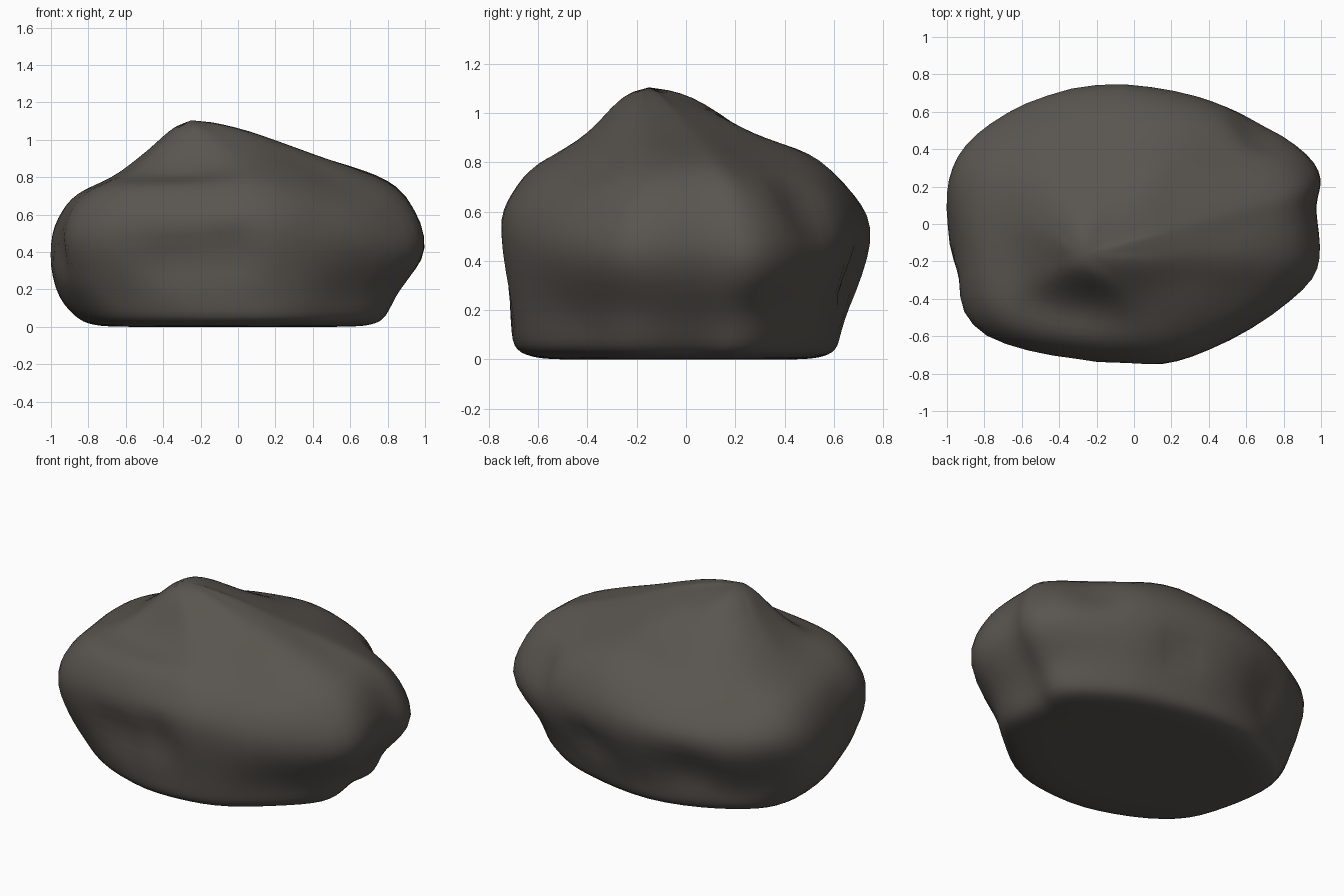
import bpy, bmesh
from mathutils import Vector, noise

if "Cube" in bpy.data.objects:
    bpy.data.objects.remove(bpy.data.objects["Cube"])

# Spokes around the rock, in hundredths:
# lip x, y, z, slope heights at the STEPS, belly scale, foot scale
SPOKES = [
    (97, 7, 43, 105, 94, 83, 71, 88, 79),
    (100, 21, 42, 104, 93, 82, 69, 86, 78),
    (93, 37, 42, 103, 92, 79, 65, 87, 80),
    (63, 57, 44, 103, 92, 81, 66, 88, 82),
    (34, 68, 46, 103, 92, 84, 70, 89, 82),
    (-20, 76, 48, 104, 89, 79, 65, 86, 82),
    (-68, 59, 44, 102, 88, 75, 61, 88, 84),
    (-95, 37, 45, 99, 84, 73, 61, 90, 85),
    (-100, 8, 44, 99, 83, 73, 62, 98, 87),
    (-95, -30, 42, 98, 83, 74, 63, 96, 85),
    (-80, -60, 46, 98, 82, 76, 65, 89, 82),
    (-30, -73, 49, 101, 81, 77, 66, 95, 92),
    (8, -75, 52, 102, 87, 79, 67, 94, 92),
    (40, -68, 47, 102, 89, 79, 66, 93, 90),
    (84, -41, 42, 104, 91, 77, 63, 88, 83),
    (100, -18, 41, 104, 93, 81, 67, 87, 79),
]
STEPS = (0.25, 0.5, 0.75, 0.92)
PEAK = Vector((-0.25, -0.15, 1.1))


def spoke_points(spoke):
    """Points from near the peak, over the lip and down to the foot."""
    x, y, z, *heights, belly, foot = [v / 100 for v in spoke]
    lip = Vector((x, y, z))
    points = []
    for step, height in zip(STEPS, heights):
        p = PEAK.lerp(lip, step)
        points.append(Vector((p.x, p.y, height)))
    points.append(lip)
    for scale, height in ((belly, 0.21), (foot, 0.06),
                          (foot * 0.9, 0.015), (foot * 0.72, 0.0)):
        points.append(Vector((x * scale, y * scale, height)))
    return points


# Loft the coarse boulder
bm = bmesh.new()
columns = [[bm.verts.new(p) for p in spoke_points(s)] for s in SPOKES]
top = bm.verts.new(PEAK)
base = bm.verts.new((0, 0, 0))
for a, b in zip(columns, columns[1:] + columns[:1]):
    bm.faces.new((top, a[0], b[0]))
    for i in range(len(a) - 1):
        bm.faces.new((a[i], a[i + 1], b[i + 1], b[i]))
    bm.faces.new((base, b[-1], a[-1]))
bmesh.ops.recalc_face_normals(bm, faces=bm.faces)
cage = bpy.data.meshes.new("boulder")
bm.to_mesh(cage)
bm.free()

rock = bpy.data.objects.new("boulder", cage)
bpy.context.collection.objects.link(rock)
rounding = rock.modifiers.new("rounding", 'SUBSURF')
rounding.levels = rounding.render_levels = 2


def rounded_mesh():
    cage.update()
    rock.update_tag()
    bpy.context.view_layer.update()
    graph = bpy.context.evaluated_depsgraph_get()
    return bpy.data.meshes.new_from_object(rock.evaluated_get(graph))


# Swell the cage until the rounded skin passes through the spoke points
targets = [v.co.copy() for v in cage.vertices]
for _ in range(3):
    skin = rounded_mesh()
    for v, target, s in zip(cage.vertices, targets, skin.vertices):
        v.co += (target - s.co) * 0.8
    bpy.data.meshes.remove(skin)
stone_skin = rounded_mesh()
rock.modifiers.clear()
rock.data = stone_skin

# Broad weathered dents: place, radius, push
DENTS = [
    ((-0.35, -0.7, 0.36), 0.12, (0, 0.04, 0)),
    ((-0.05, -0.73, 0.4), 0.12, (0, 0.04, 0)),
    ((-0.92, -0.3, 0.38), 0.1, (0.03, 0, 0)),
    ((-0.45, 0.64, 0.32), 0.14, (0.02, -0.04, 0)),
    ((0.2, 0.68, 0.33), 0.11, (0, -0.04, 0)),
    ((0.66, 0.47, 0.6), 0.13, (-0.03, -0.03, 0)),
]
for v in stone_skin.vertices:
    co = v.co.copy()
    fade = max(0, min(1, co.z / 0.15))
    v.co += v.normal * noise.noise(co * 3.5) * 0.012 * fade
    for place, radius, push in DENTS:
        d = (co - Vector(place)).length / radius
        v.co += Vector(push) * max(0, 1 - d * d / 3) ** 2
    v.co.z = max(0, v.co.z)

# Dark stone
stone = bpy.data.materials.new("dark_stone")
stone.use_nodes = True
color = (0.1, 0.09, 0.078, 1)
stone.diffuse_color = color
stone.node_tree.nodes["Principled BSDF"].inputs["Base Color"].default_value = color
stone_skin.materials.append(stone)

bpy.context.view_layer.objects.active = rock
rock.select_set(True)
bpy.ops.object.shade_smooth_by_angle(angle=1.0)
